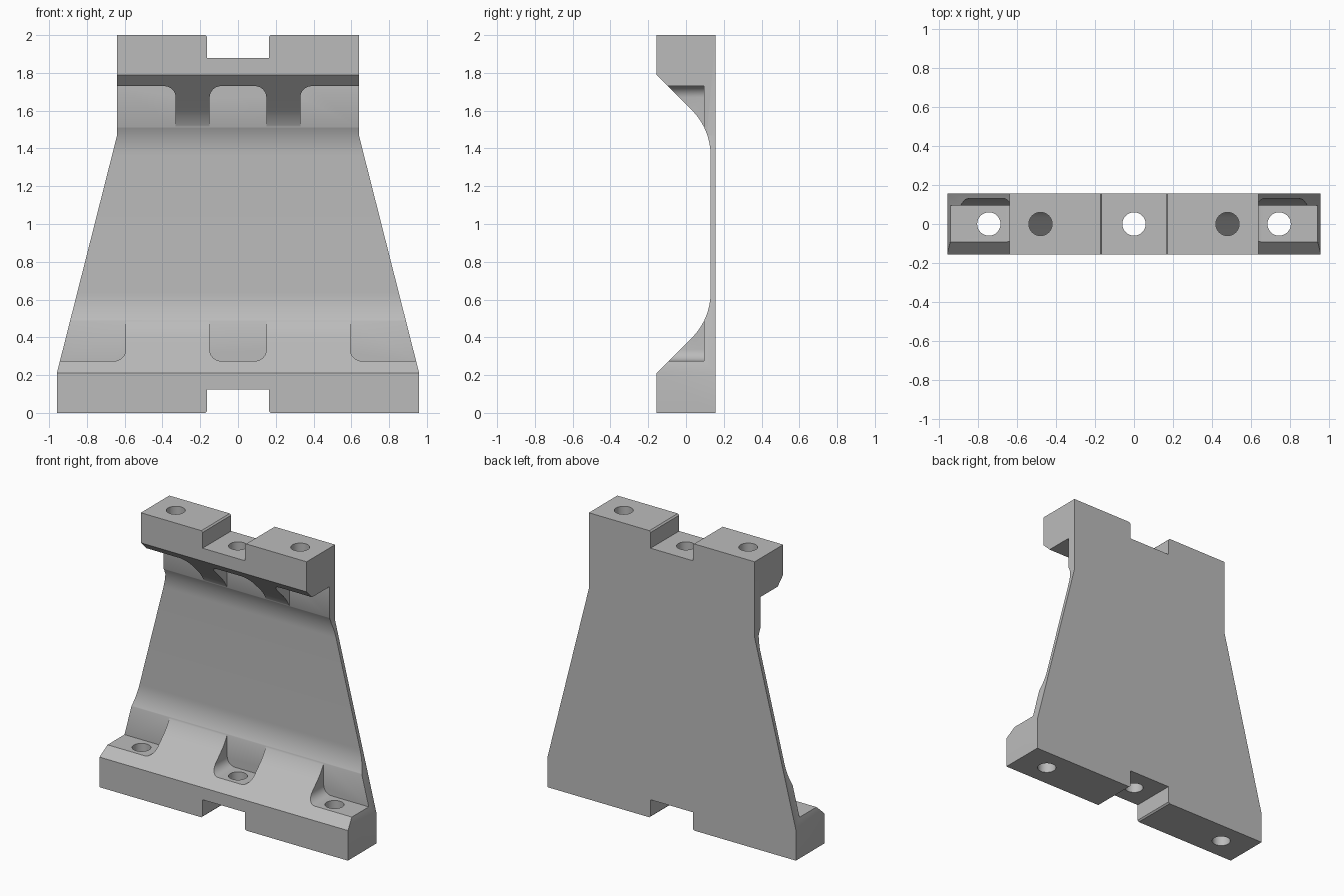
import bpy, bmesh
from math import sin, cos, pi, radians

cube = bpy.data.objects.get("Cube")
if cube:
    bpy.data.objects.remove(cube, do_unlink=True)

grey = bpy.data.materials.new("plain grey")
grey.use_nodes = True
COLOUR = (0.5, 0.5, 0.5, 1)
grey.diffuse_color = COLOUR
grey.node_tree.nodes["Principled BSDF"].inputs["Base Color"].default_value = COLOUR


def prism(bm, points, direction):
    """Extrude a closed loop of 3D points along a direction."""
    face = bm.faces.new([bm.verts.new(p) for p in points])
    new = bmesh.ops.extrude_face_region(bm, geom=[face])["geom"]
    verts = [g for g in new if isinstance(g, bmesh.types.BMVert)]
    bmesh.ops.translate(bm, verts=verts, vec=direction)


def finish(bm, name):
    bmesh.ops.recalc_face_normals(bm, faces=bm.faces[:])
    mesh = bpy.data.meshes.new(name)
    bm.to_mesh(mesh)
    bm.free()
    mesh.materials.append(grey)
    obj = bpy.data.objects.new(name, mesh)
    bpy.context.collection.objects.link(obj)
    return obj


def arc(cx, cz, r, start, end, steps):
    angles = [radians(start + (end - start) * i / steps) for i in range(steps + 1)]
    return [(cx + r * cos(a), cz + r * sin(a)) for a in angles]


def rounded_box(x0, x1, z0, z1, r=0.06):
    corners = [(x1 - r, z1 - r, 0), (x0 + r, z1 - r, 90),
               (x0 + r, z0 + r, 180), (x1 - r, z0 + r, 270)]
    return [p for cx, cz, a in corners for p in arc(cx, cz, r, a, a + 90, 8)]


# Body: side profile with 45 degree flanges blending into a thin web
D, WEB, R = 0.157, 0.13, 0.34
blend_top = arc(WEB - R, 1.363, R, 45, 0, 16)
upper = [(-D, 2), (-D, 1.79)] + blend_top
profile = [(D, 0), (D, 2)] + upper + [(y, 2 - z) for y, z in reversed(upper)]
bm = bmesh.new()
prism(bm, [(-1.2, y, z) for y, z in profile], (2.4, 0, 0))
body = finish(bm, "bracket_body")

# Front outline: tapered plate with a notch at each end
half = [(0.163, 0), (0.173, 0), (0.958, 0), (0.958, 0.215), (0.64, 1.47),
        (0.64, 2), (0.173, 2), (0.163, 1.99), (0.163, 1.88)]
half[:2] = [(0.163, 0.125), (0.163, 0.01), (0.173, 0)]
outline = half + [(-x, z) for x, z in reversed(half)]
bm = bmesh.new()
prism(bm, [(x, -0.5, z) for x, z in outline], (0, 1, 0))
outline_cutter = finish(bm, "outline_cutter")

# Rounded pockets around the bolt holes
boxes = [(-0.15, 0.15, 0.275, 0.8), (-0.15, 0.15, 1.2, 1.73)]
for x, z0, z1 in ((0.595, 0.275, 0.8), (0.33, 1.2, 1.73)):
    boxes += [(x, 1.2, z0, z1), (-1.2, -x, z0, z1)]
bm = bmesh.new()
for box in boxes:
    prism(bm, [(x, -0.4, z) for x, z in rounded_box(*box)], (0, 0.495, 0))
pocket_cutter = finish(bm, "pocket_cutter")

# Bolt holes through both flanges
bm = bmesh.new()
for spacing, z in ((0.745, -0.1), (0.48, 1.7)):
    for x in (-spacing, 0, spacing):
        circle = [(x + 0.06 * cos(2 * pi * i / 32), 0.06 * sin(2 * pi * i / 32), z)
                  for i in range(32)]
        prism(bm, circle, (0, 0, 0.4))
hole_cutter = finish(bm, "hole_cutter")

# Combine, then remove the cutters
bpy.ops.object.select_all(action='DESELECT')
bpy.context.view_layer.objects.active = body
body.select_set(True)
for cutter, operation in ((outline_cutter, 'INTERSECT'),
                          (pocket_cutter, 'DIFFERENCE'),
                          (hole_cutter, 'DIFFERENCE')):
    cutter.hide_render = True
    mod = body.modifiers.new(cutter.name, 'BOOLEAN')
    mod.operation = operation
    mod.solver = 'EXACT'
    mod.object = cutter
    bpy.ops.object.modifier_apply(modifier=mod.name)
    bpy.data.objects.remove(cutter, do_unlink=True)

bpy.ops.object.shade_smooth_by_angle(angle=radians(30))
